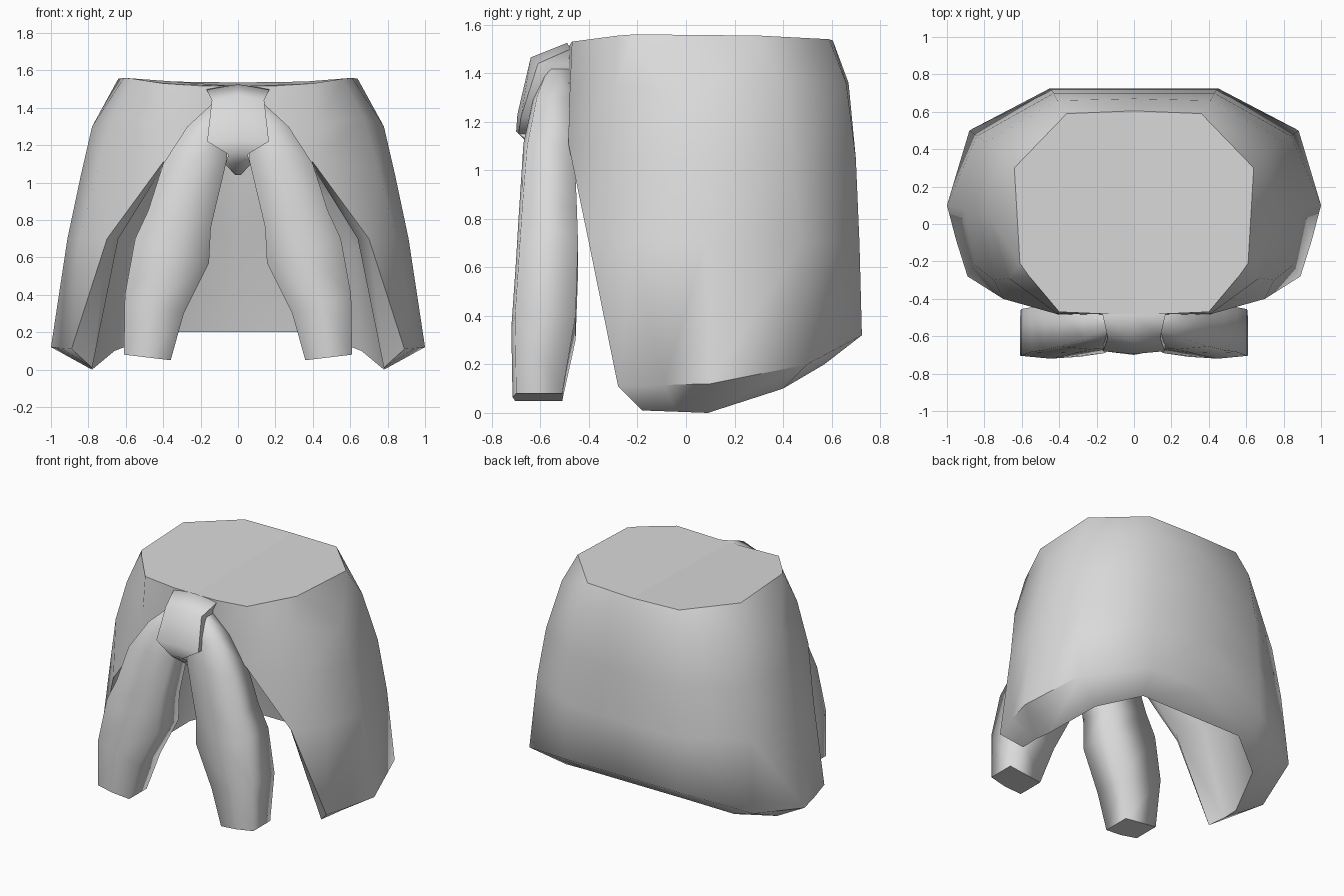
import bpy, bmesh, math

if "Cube" in bpy.data.objects:
    bpy.data.objects.remove(bpy.data.objects["Cube"])

mat = bpy.data.materials.new("light_grey_cloth")
mat.diffuse_color = (0.7, 0.7, 0.7, 1)
mat.use_nodes = True
mat.node_tree.nodes["Principled BSDF"].inputs["Base Color"].default_value = mat.diffuse_color


def finish(name, bm, angle, mirror=True):
    """Turn a bmesh into a smooth-shaded object, mirrored across x."""
    bmesh.ops.recalc_face_normals(bm, faces=bm.faces)
    me = bpy.data.meshes.new(name)
    bm.to_mesh(me)
    bm.free()
    me.materials.append(mat)
    ob = bpy.data.objects.new(name, me)
    bpy.context.collection.objects.link(ob)
    bpy.ops.object.select_all(action='DESELECT')
    ob.select_set(True)
    bpy.context.view_layer.objects.active = ob
    if mirror:
        m = ob.modifiers.new("mirror", 'MIRROR')
        m.use_clip = True
        m.merge_threshold = 0.001
        bpy.ops.object.modifier_apply(modifier=m.name)
    bpy.ops.object.shade_smooth_by_angle(angle=math.radians(angle))


def loft(bm, rings, closed):
    """Bridge consecutive rings; shorter rings leave the extra columns open."""
    rows = [[bm.verts.new(p) for p in r] for r in rings]
    for a, b in zip(rows, rows[1:]):
        n = min(len(a), len(b))
        for i in range(n if closed else n - 1):
            j = (i + 1) % n
            bm.faces.new((a[i], a[j], b[j], b[i]))
    return rows


def sharp_cap(bm, row):
    """Close a ring with a flat face whose border stays sharp."""
    for e in bm.faces.new(row).edges:
        e.smooth = False


# Wrapped skirt: half rings from back centre round to the front,
# down the outside, under the hem and up the inside
outer = [
    [(0, .605, 1.535), (.36, .59, 1.54), (.64, .3, 1.555), (.61, -.21, 1.56),
     (.56, -.28, 1.555), (.4, -.47, 1.53), (.17, -.48, 1.515), (0, -.48, 1.515)],
    [(0, .67, 1.36), (.41, .66, 1.36), (.71, .38, 1.38), (.78, .05, 1.3),
     (.67, -.29, 1.35), (.41, -.48, 1.3), (.17, -.485, 1.3), (0, -.485, 1.3)],
    [(0, .7, 1.05), (.43, .7, 1.05), (.79, .44, 1.05), (.84, .06, 1.04),
     (.75, -.3, 1.07), (.4, -.485, 1.11), (.17, -.485, 1.13), (0, -.485, 1.13)],
    [(0, .715, .7), (.44, .715, .7), (.84, .47, .7), (.912, .08, .7),
     (.85, -.22, .7), (.7, -.4, .7)],
    [(0, .725, .32), (.45, .725, .32), (.88, .5, .2), (1, .1, .12),
     (.95, -.09, .115), (.89, -.28, .11)]]
inner = [
    [(0, .57, .2), (.4, .57, .2), (.66, .4, .1), (.78, .09, 0),
     (.79, -.04, .005), (.78, -.18, .01)],
    [(0, .47, .65), (.38, .47, .65), (.62, .32, .65), (.72, .05, .68),
     (.72, -.16, .69), (.64, -.34, .7)],
    [(0, .4, .9), (.34, .4, .9), (.52, .25, .93), (.57, .03, 1),
     (.53, -.24, 1.05), (.39, -.43, 1.1), (.17, -.43, 1.13), (0, -.43, 1.13)],
    [(0, .36, 1.15), (.3, .36, 1.15), (.44, .2, 1.15), (.48, 0, 1.15),
     (.45, -.25, 1.15), (.36, -.41, 1.15), (.17, -.42, 1.15), (0, -.42, 1.15)]]
bm = bmesh.new()
rows = loft(bm, outer + inner, False)
sharp_cap(bm, rows[0])
bm.faces.new(rows[-1])
# Thickness along the sides and top of the front opening
for o, i in ((2, 7), (3, 6)):
    bm.faces.new((rows[o][5], rows[o + 1][5], rows[i - 1][5], rows[i][5]))
for c in (5, 6):
    bm.faces.new((rows[2][c], rows[2][c + 1], rows[7][c + 1], rows[7][c]))
finish("skirt", bm, 66)

# Two hanging tails: z at inner and outer side, x inner, x outer, y front, y back
tail = [(1.42, 1.42, .06, .14, -.57, -.48), (1.28, 1.3, .05, .27, -.63, -.47),
        (1.12, 1.1, .06, .4, -.67, -.46), (.76, .85, .145, .48, -.69, -.45),
        (.57, .7, .155, .55, -.7, -.445), (.3, .4, .29, .605, -.72, -.455),
        (.05, .08, .36, .61, -.715, -.51)]
bm = bmesh.new()
rows = loft(bm, [[(xi, yf + .01, zi), ((xi + xo) / 2, yf, (zi + zo) / 2),
                  (xo, yf + .015, zo), (xo, yb, zo), (xi, yb, zi)]
                 for zi, zo, xi, xo, yf, yb in tail], True)
bm.faces.new(rows[0])
sharp_cap(bm, rows[-1])
finish("hanging_tails", bm, 95)

# Knot: z at sides, z at middle, half width, y back, y side, y front
knot = [(1.5, 1.525, .17, -.46, -.475, -.49), (1.44, 1.465, .14, -.46, -.61, -.64),
        (1.22, 1.23, .165, -.48, -.68, -.695), (1.15, 1.16, .05, -.48, -.69, -.7),
        (1.1, 1.1, .07, -.48, -.62, -.64), (1.04, 1.04, .015, -.48, -.54, -.56)]
bm = bmesh.new()
rows = loft(bm, [[(-w, b, z), (-w, s, z), (0, f, m), (w, s, z), (w, b, z)]
                 for z, m, w, b, s, f in knot], True)
bm.faces.new(rows[0])
bm.faces.new(rows[-1])
finish("knot", bm, 75, mirror=False)
